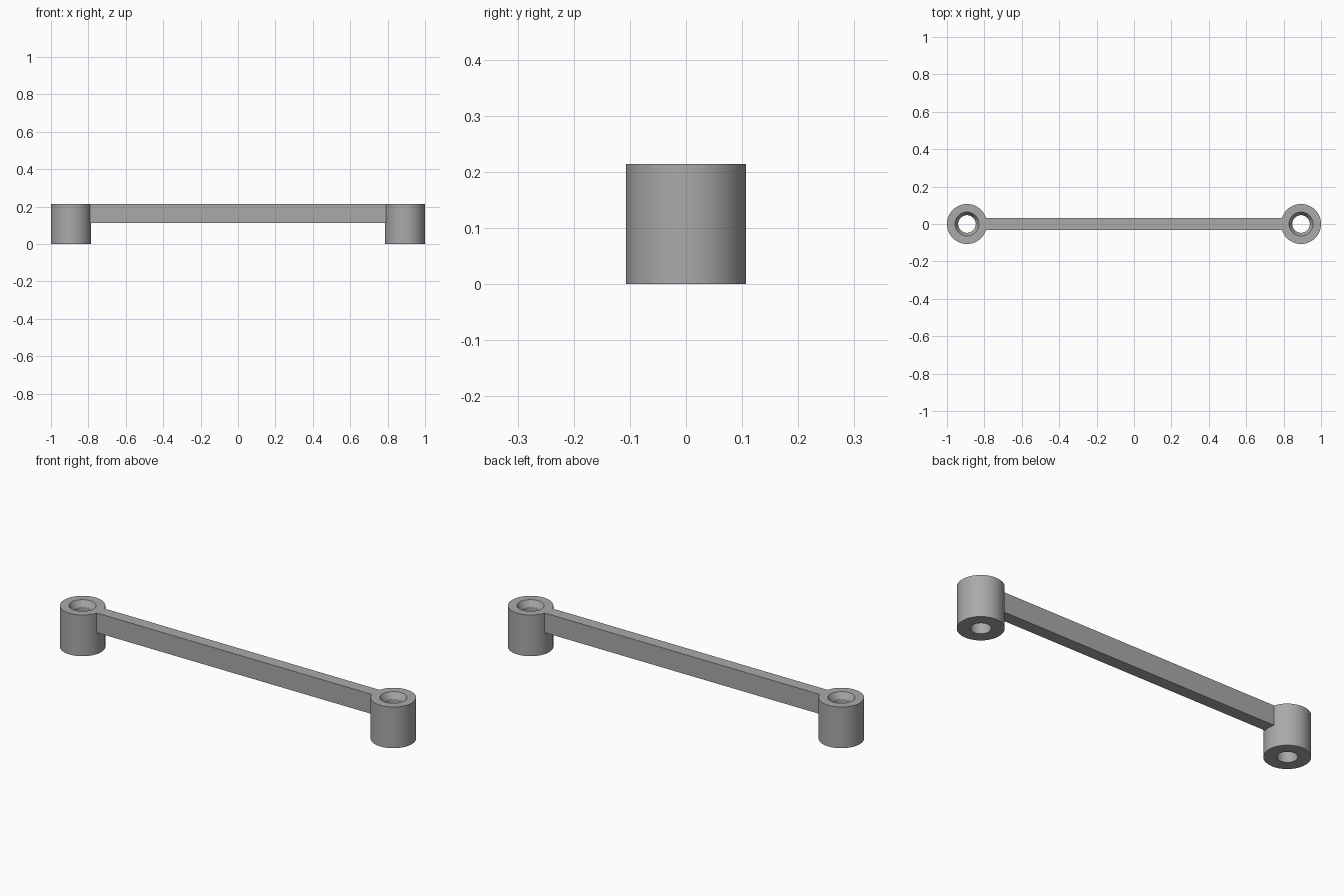
import bpy, bmesh, math

cube = bpy.data.objects.get("Cube")
if cube:
    bpy.data.objects.remove(cube, do_unlink=True)

HEIGHT, RADIUS, CENTRE = 0.214, 0.107, 0.893
SEGMENTS = 64

grey = bpy.data.materials.new("plain grey")
grey.use_nodes = True
colour = (0.40, 0.40, 0.40, 1)
grey.diffuse_color = colour
grey.node_tree.nodes["Principled BSDF"].inputs["Base Color"].default_value = colour


def finish(name, bm):
    bmesh.ops.recalc_face_normals(bm, faces=bm.faces)
    mesh = bpy.data.meshes.new(name)
    bm.to_mesh(mesh)
    bm.free()
    mesh.materials.append(grey)
    obj = bpy.data.objects.new(name, mesh)
    bpy.context.collection.objects.link(obj)
    return obj


def ring_boss(name, x):
    # Closed radius/height profile: outer wall, countersink, through hole
    profile = [(RADIUS, 0), (RADIUS, HEIGHT), (0.064, HEIGHT),
               (0.047, HEIGHT - 0.03), (0.047, 0)]
    bm = bmesh.new()
    rings = []
    for i in range(SEGMENTS):
        a = math.tau * i / SEGMENTS
        rings.append([bm.verts.new((x + r * math.cos(a), r * math.sin(a), z))
                      for r, z in profile])
    for i, ring in enumerate(rings):
        after = rings[(i + 1) % SEGMENTS]
        for j in range(len(profile)):
            k = (j + 1) % len(profile)
            bm.faces.new((ring[j], after[j], after[k], ring[k]))
    obj = finish(name, bm)
    bpy.ops.object.select_all(action="DESELECT")
    obj.select_set(True)
    bpy.context.view_layer.objects.active = obj
    bpy.ops.object.shade_smooth_by_angle(angle=math.radians(25))


ring_boss("left_boss", CENTRE)
ring_boss("right_boss", -CENTRE)

# Connecting bar, its ends just inside the boss walls
bar_bottom, bar_width = 0.112, 0.062
half_length = CENTRE - math.sqrt(RADIUS ** 2 - (bar_width / 2) ** 2) + 0.004
bm = bmesh.new()
bmesh.ops.create_cube(bm, size=1)
for v in bm.verts:
    v.co.x *= 2 * half_length
    v.co.y *= bar_width
    v.co.z = bar_bottom if v.co.z < 0 else HEIGHT
finish("connecting_bar", bm)
